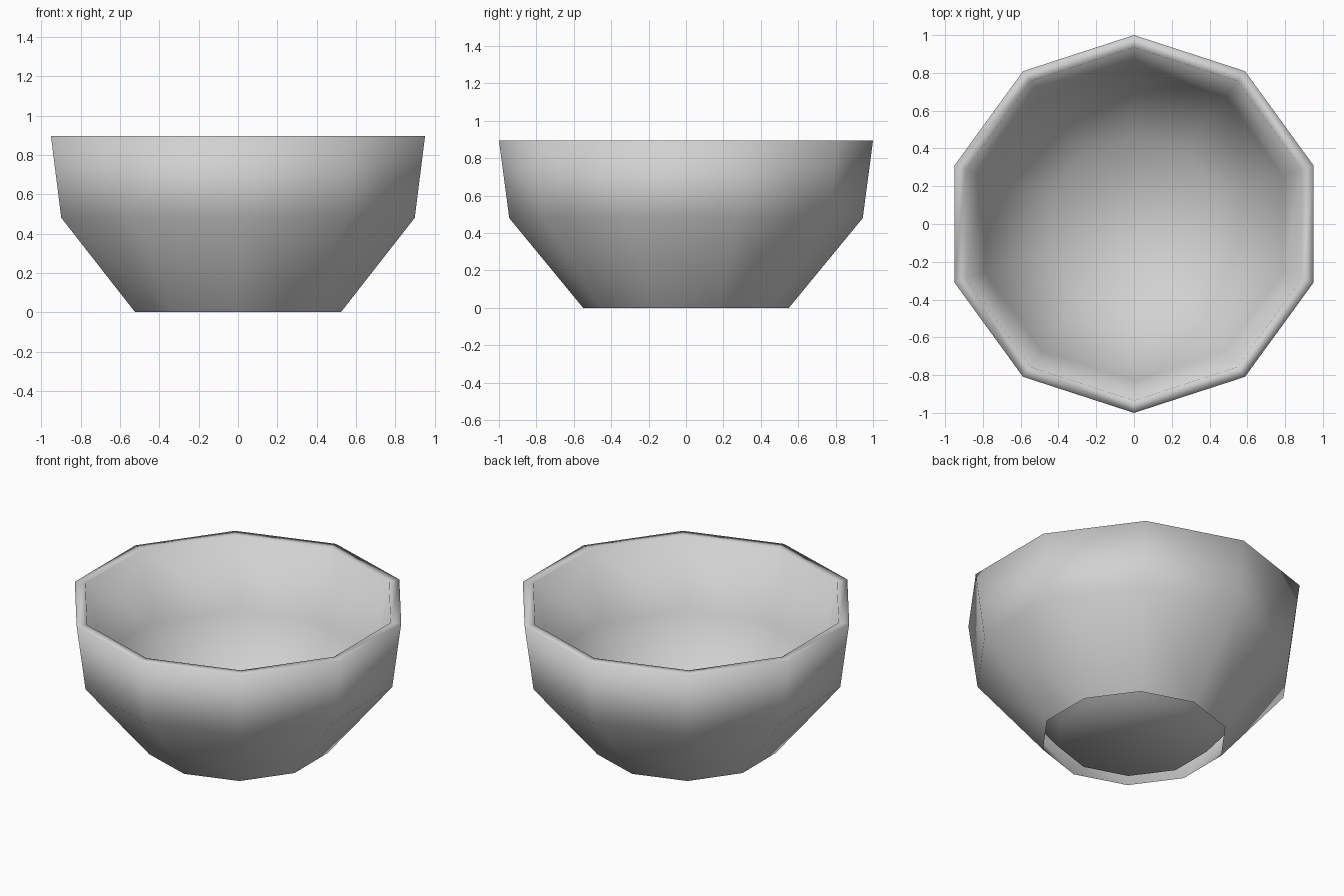
import bpy, bmesh, math

if "Cube" in bpy.data.objects:
    bpy.data.objects.remove(bpy.data.objects["Cube"])

SIDES = 10

# Bowl wall profile (radius, height): open foot, belly, lip, inner lip, inner belly, floor edge
PROFILE = [(0.55, 0.0), (0.945, 0.48), (1.0, 0.895),
           (0.935, 0.895), (0.83, 0.46), (0.46, 0.01)]

bm = bmesh.new()


def ring(radius, z):
    """Ten-sided ring with a corner on the y axis."""
    return [bm.verts.new((radius * math.sin(2 * math.pi * i / SIDES),
                          radius * math.cos(2 * math.pi * i / SIDES), z))
            for i in range(SIDES)]


# Lathe the double wall, leaving the gap at the foot open
rings = [ring(r, z) for r, z in PROFILE]
for a, b in zip(rings, rings[1:]):
    for i in range(SIDES):
        j = (i + 1) % SIDES
        bm.faces.new((a[i], a[j], b[j], b[i]))

# Inner floor, facing up
bm.faces.new(rings[-1][::-1])
for face in bm.faces:
    face.smooth = True
bm.normal_update()
# Make the outer wall face outwards
if bm.faces[:][0].normal.dot(bm.faces[:][0].calc_center_median()) < 0:
    bmesh.ops.reverse_faces(bm, faces=bm.faces[:-1])

mesh = bpy.data.meshes.new("bowl")
bm.to_mesh(mesh)
bm.free()

# Plain grey finish
grey = bpy.data.materials.new("light_grey")
grey.diffuse_color = (0.64, 0.64, 0.64, 1)
grey.use_nodes = True
grey.node_tree.nodes["Principled BSDF"].inputs["Base Color"].default_value = grey.diffuse_color
mesh.materials.append(grey)

bowl = bpy.data.objects.new("bowl", mesh)
bpy.context.collection.objects.link(bowl)
